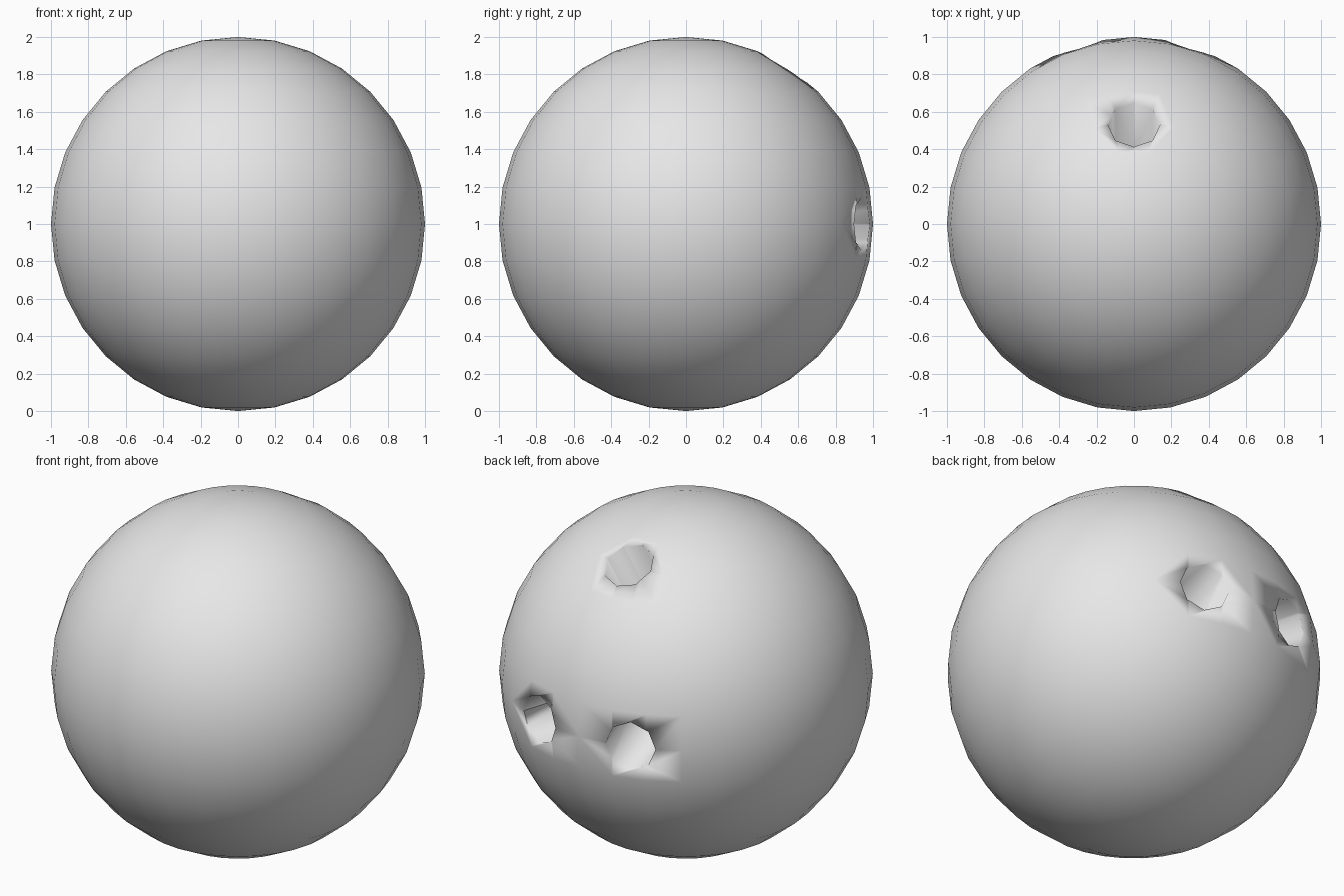
import bpy
from math import radians, sin, cos
from mathutils import Vector

if "Cube" in bpy.data.objects:
    bpy.data.objects.remove(bpy.data.objects["Cube"], do_unlink=True)

RADIUS = 1.0
CENTRE = Vector((0, 0, RADIUS))
HOLE_RADIUS = 0.14
HOLE_DEPTH = 0.5

# Single grey finish
grey = bpy.data.materials.new("light_grey")
grey.use_nodes = True
colour = (0.8, 0.8, 0.8, 1)
grey.diffuse_color = colour
grey.node_tree.nodes["Principled BSDF"].inputs["Base Color"].default_value = colour

# Ball body
bpy.ops.mesh.primitive_uv_sphere_add(segments=32, ring_count=16, radius=RADIUS, location=CENTRE)
ball = bpy.context.object
ball.name = "ball"
ball.data.materials.append(grey)


def drill(name, direction):
    """Cut one blind eight-sided hole pointing at the ball's centre."""
    outer = 1.2
    inner = RADIUS - HOLE_DEPTH
    bpy.ops.mesh.primitive_cylinder_add(
        vertices=8, radius=HOLE_RADIUS, depth=outer - inner,
        location=CENTRE + direction * (outer + inner) / 2,
        rotation=direction.to_track_quat('Z', 'Y').to_euler())
    cutter = bpy.context.object
    cutter.name = name + "_cutter"
    cutter.hide_render = True
    cutter.data.materials.append(grey)
    cut = ball.modifiers.new(name, 'BOOLEAN')
    cut.operation = 'DIFFERENCE'
    cut.solver = 'EXACT'
    cut.object = cutter
    bpy.ops.object.select_all(action='DESELECT')
    bpy.context.view_layer.objects.active = ball
    ball.select_set(True)
    bpy.ops.object.modifier_apply(modifier=cut.name)
    bpy.data.objects.remove(cutter, do_unlink=True)


# Thumb hole high on the back, two finger holes side by side on the equator
tilt = radians(32.5)
drill("thumb_hole", Vector((0, sin(tilt), cos(tilt))))
spread = radians(17.5)
for name, side in (("left_finger_hole", 1), ("right_finger_hole", -1)):
    drill(name, Vector((side * sin(spread), cos(spread), 0)))

# Smooth everywhere, so the rims blend softly into the ball
for face in ball.data.polygons:
    face.use_smooth = True
    face.material_index = 0
